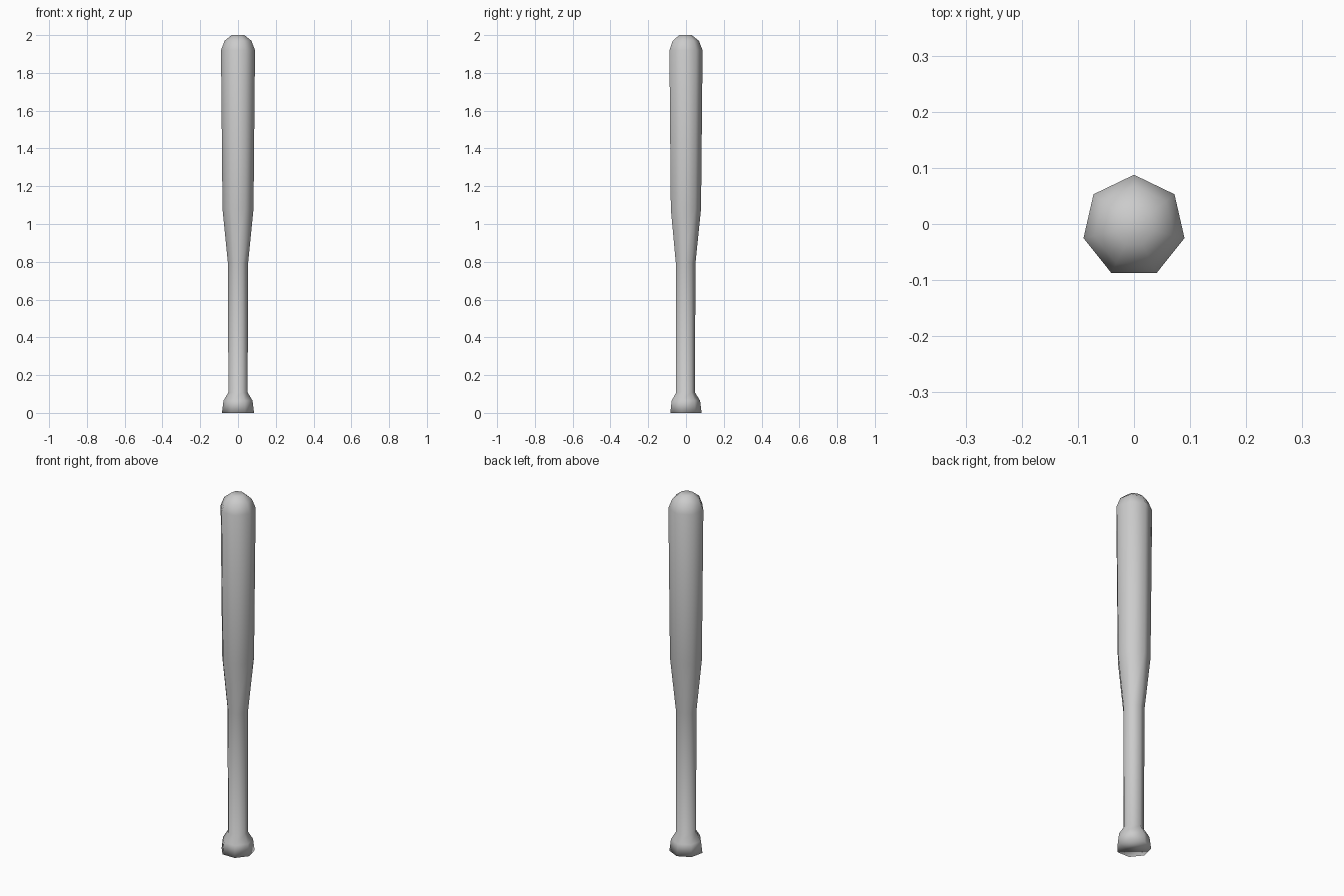
import bpy, bmesh, math

if "Cube" in bpy.data.objects:
    bpy.data.objects.remove(bpy.data.objects["Cube"])

SIDES = 7
WIDTH = math.cos(math.pi / 14)          # half-width of a unit heptagon
R_MAX = 0.09 / WIDTH
Y_SHIFT = -R_MAX * (1 - math.cos(math.pi / 7)) / 2

# (half-width, height) from knob to rounded tip
PROFILE = [(0.085, 0.0), (0.077, 0.065), (0.051, 0.108), (0.053, 0.79),
           (0.082, 1.08), (0.09, 1.92), (0.071, 1.97), (0.034, 2.0)]

# Bat body: seven-sided lathe
bm = bmesh.new()
rings = []
for half, z in PROFILE:
    r = half / WIDTH
    rings.append([bm.verts.new((r * math.cos(math.pi / 2 + 2 * math.pi * i / SIDES),
                                r * math.sin(math.pi / 2 + 2 * math.pi * i / SIDES) + Y_SHIFT, z))
                  for i in range(SIDES)])
for low, high in zip(rings, rings[1:]):
    for i in range(SIDES):
        j = (i + 1) % SIDES
        bm.faces.new((low[i], low[j], high[j], high[i]))

# End caps
bm.faces.new(rings[0][::-1])
bm.faces.new(rings[-1])
for f in bm.faces:
    f.smooth = True

mesh = bpy.data.meshes.new("bat")
bm.to_mesh(mesh)
bm.free()
bat = bpy.data.objects.new("bat", mesh)
bpy.context.collection.objects.link(bat)
